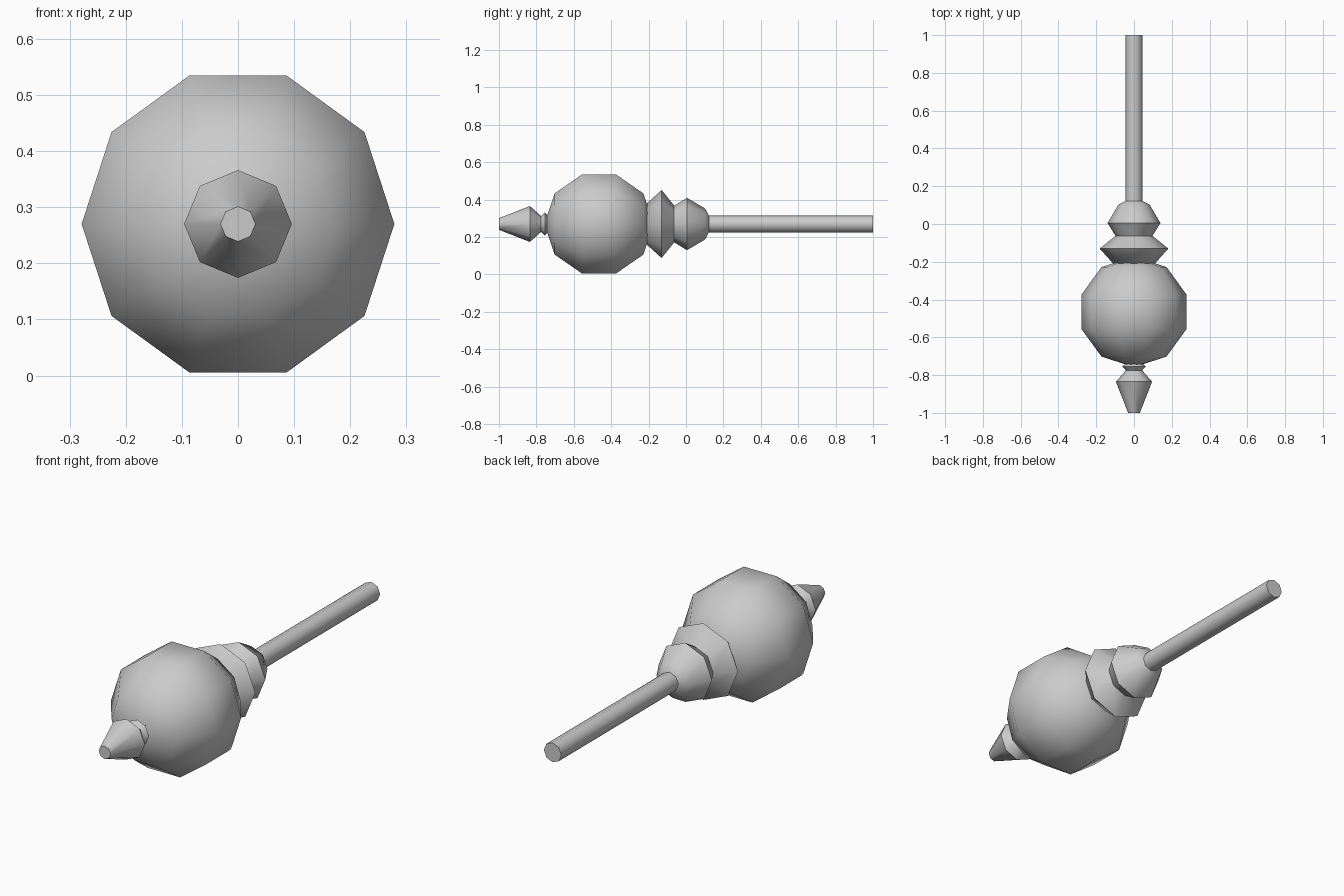
import bpy, bmesh, math

if "Cube" in bpy.data.objects:
    bpy.data.objects.remove(bpy.data.objects["Cube"])

CENTRE_Z = 0.27
grey = bpy.data.materials.new("plain grey")
grey.diffuse_color = (0.6, 0.6, 0.6, 1)
grey.use_nodes = True
grey.node_tree.nodes["Principled BSDF"].inputs["Base Color"].default_value = grey.diffuse_color


def turned(name, profile, sides):
    """Turn a (y, radius) profile about the long axis; radius 0 makes a pole."""
    bm = bmesh.new()
    rings = []
    for y, r in profile:
        if r == 0:
            rings.append([bm.verts.new((0, y, CENTRE_Z))] * sides)
        else:
            rings.append([bm.verts.new((r * math.cos(2 * math.pi * i / sides), y,
                                        CENTRE_Z + r * math.sin(2 * math.pi * i / sides)))
                          for i in range(sides)])
    for a, b in zip(rings, rings[1:]):
        for i in range(sides):
            j = (i + 1) % sides
            bm.faces.new(list(dict.fromkeys((a[i], a[j], b[j], b[i]))))
    for ring, (y, r) in ((rings[0], profile[0]), (rings[-1], profile[-1])):
        if r > 0:
            bm.faces.new(ring)
    bmesh.ops.recalc_face_normals(bm, faces=bm.faces)
    mesh = bpy.data.meshes.new(name)
    bm.to_mesh(mesh)
    bm.free()
    mesh.materials.append(grey)
    ob = bpy.data.objects.new(name, mesh)
    bpy.context.collection.objects.link(ob)
    bpy.context.view_layer.objects.active = ob
    ob.select_set(True)
    bpy.ops.object.shade_smooth_by_angle(angle=math.radians(55))
    ob.select_set(False)


# Pointed tip with a small ringed neck
turned("tip", [(-1, 0.031), (-0.835, 0.096), (-0.775, 0.043),
               (-0.755, 0.062), (-0.733, 0.04)], 8)

# Ten-sided ball with five bands
BALL_Y, BALL_R = -0.465, 0.293
turned("ball", [(BALL_Y - BALL_R * math.cos(math.radians(a)),
                 0 if a in (0, 180) else BALL_R * math.sin(math.radians(a)))
                for a in range(0, 181, 36)], 10)

# Flared collar, knob and long rod
turned("collar_and_rod", [(-0.21, 0.11), (-0.13, 0.182), (-0.063, 0.098),
                          (0.005, 0.14), (0.102, 0.083), (0.122, 0.046),
                          (1, 0.046)], 8)
